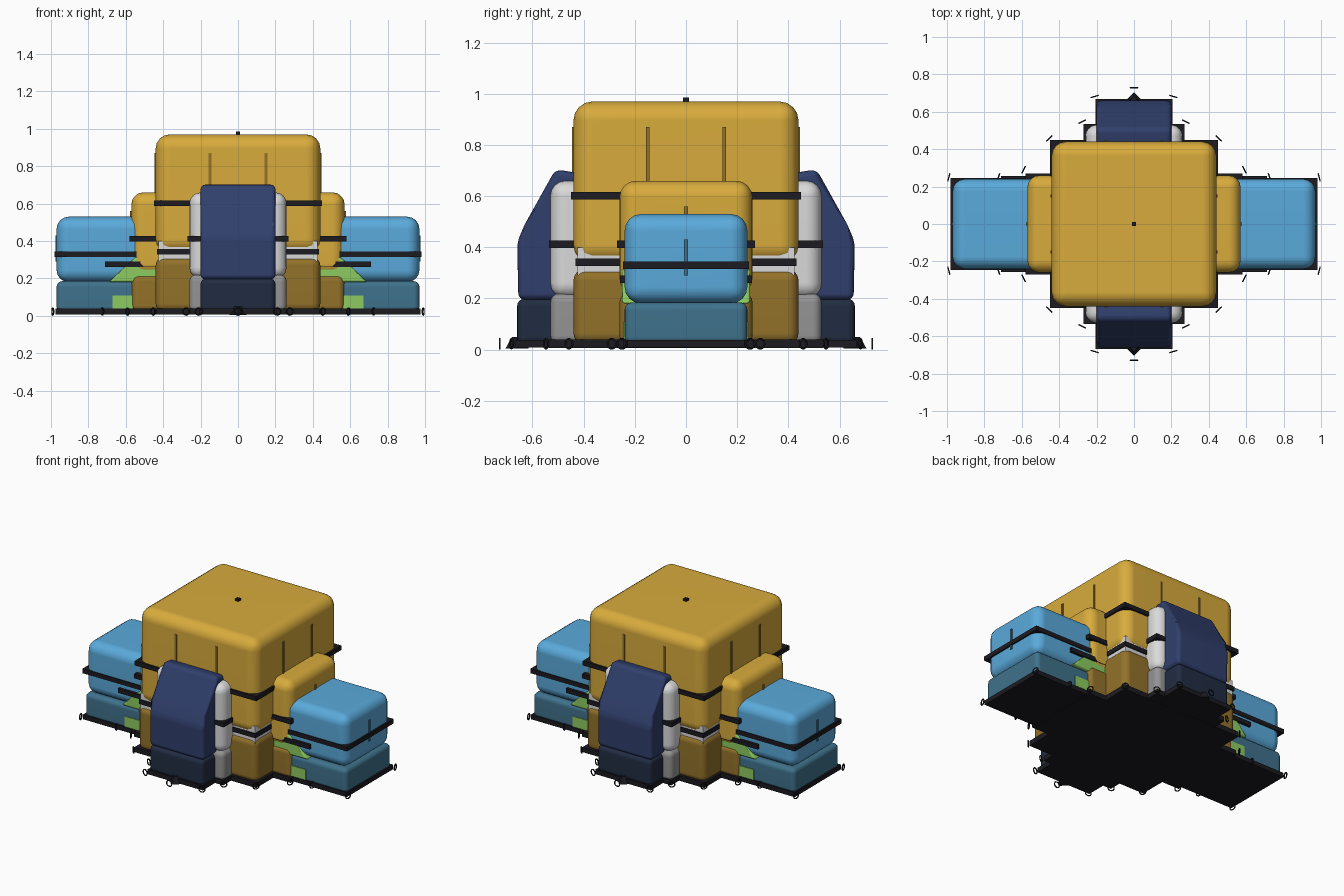
import bpy, bmesh, math
from mathutils import Matrix, Vector

old = bpy.data.objects.get("Cube")
if old:
    bpy.data.objects.remove(old, do_unlink=True)


def material(name, hexa):
    def lin(c):
        return c / 12.92 if c <= 0.04045 else ((c + 0.055) / 1.055) ** 2.4
    rgb = [lin(int(hexa[i:i + 2], 16) / 255) for i in (0, 2, 4)]
    m = bpy.data.materials.new(name)
    m.use_nodes = True
    m.diffuse_color = (*rgb, 1)
    m.node_tree.nodes["Principled BSDF"].inputs["Base Color"].default_value = (*rgb, 1)
    return m


gold = material("gold", "D8AB3C")
dark_gold = material("dark gold", "93722A")
white = material("light grey", "DADADA")
grey = material("mid grey", "949494")
navy = material("navy", "303F6C")
dark_navy = material("dark navy", "212C42")
blue = material("sky blue", "5AAADB")
dark_blue = material("dark blue", "3F728C")
green = material("green", "8CCB60")
black = material("black", "1B1B21")


def finish(bm, name, mat, bevel=0, segments=4):
    """Round the edges if asked, then make the object."""
    if bevel:
        bmesh.ops.bevel(bm, geom=bm.edges[:], offset=bevel, segments=segments,
                        profile=0.5, affect='EDGES', clamp_overlap=True)
    bmesh.ops.recalc_face_normals(bm, faces=bm.faces[:])
    me = bpy.data.meshes.new(name)
    bm.to_mesh(me)
    bm.free()
    me.materials.append(mat)
    ob = bpy.data.objects.new(name, me)
    bpy.context.collection.objects.link(ob)
    if bevel:
        for p in me.polygons:
            p.use_smooth = True
        ob.modifiers.new("even_shading", 'WEIGHTED_NORMAL')
    return ob


def box(name, mat, hx, hy, z0, z1, bevel=0, centre=(0, 0)):
    """Box from half sizes and a height range."""
    bm = bmesh.new()
    bmesh.ops.create_cube(bm, size=1)
    bmesh.ops.scale(bm, vec=(2 * hx, 2 * hy, z1 - z0), verts=bm.verts)
    bmesh.ops.translate(bm, vec=(*centre, (z0 + z1) / 2), verts=bm.verts)
    return finish(bm, name, mat, bevel)


def prism(name, mat, profile, half, axis, sign, bevel):
    """Extrude an (outward, up) profile across the given axis."""
    bm = bmesh.new()

    def point(s, u, z):
        return (s, sign * u, z) if axis == 'Y' else (sign * u, s, z)
    a, b = ([bm.verts.new(point(s, u, z)) for u, z in profile] for s in (-half, half))
    bm.faces.new(a)
    bm.faces.new(b)
    for i in range(len(a)):
        j = (i + 1) % len(a)
        bm.faces.new((a[i], a[j], b[j], b[i]))
    return finish(bm, name, mat, bevel)


# Upper soft bodies
box("centre_body", gold, .44, .44, .335, .97, .075)
box("centre_core", white, .425, .425, .2, .4)
box("side_body", gold, .57, .26, .215, .66, .065)
box("front_back_body", white, .26, .53, .2, .66, .06)
box("end_body", blue, .97, .24, .18, .53, .065)

# Lower soft bodies
box("centre_base", dark_gold, .44, .44, .02, .315, .045)
box("side_base", dark_gold, .57, .26, .02, .22, .035)
box("front_back_base", grey, .26, .53, .02, .22, .035)
box("outer_front_back_base", dark_navy, .2, .66, .02, .2, .03)
box("end_base", dark_blue, .97, .24, .02, .185, .03)

# Sloped navy fronts and green shoulders
for sign, side in ((-1, "front"), (1, "back")):
    prism(side + "_sloped_body", navy,
          [(.4, .195), (.655, .195), (.66, .42), (.63, .49), (.51, .705), (.42, .69)],
          .2, 'Y', sign, .025)
for sign, side in ((-1, "right"), (1, "left")):
    prism(side + "_green_shoulder", green,
          [(.4, .18), (.69, .18), (.62, .25), (.54, .32), (.4, .32)], .25, 'X', sign, .012)
    box(side + "_green_foot", green, .055, .245, .04, .11, centre=(sign * .615, 0))

# Horizontal belts
for name, hx, hy, z in (("centre_upper_belt", .45, .45, .602),
                        ("centre_lower_belt", .432, .432, .342),
                        ("side_belt", .58, .27, .412),
                        ("front_back_belt", .27, .535, .412),
                        ("shoulder_belt", .71, .257, .275),
                        ("end_belt", .98, .246, .33)):
    box(name, black, hx, hy, z - .015, z + .015)

# Thin vertical straps
for s in (-1, 1):
    for t in (-.15, .15):
        box("centre_strap", dark_gold, .007, .005, .61, .87, centre=(t, s * .441))
        box("centre_side_strap", dark_gold, .005, .007, .61, .87, centre=(s * .441, t))
    box("side_strap", dark_gold, .005, .007, .41, .56, centre=(s * .572, 0))
    box("end_strap", dark_blue, .005, .007, .29, .43, centre=(s * .972, 0))

# Ground plates
for i, (hx, hy) in enumerate(((.45, .45), (.58, .27), (.265, .535), (.205, .667), (.977, .246))):
    box("ground_plate", black, hx, hy, .006 + i * .0005, .04 - i * .0005)

# Pointed tips of the ground plate
for s in (-1, 1):
    bm = bmesh.new()
    bmesh.ops.create_cone(bm, cap_ends=True, segments=4, radius1=.045, radius2=.02, depth=.045,
                          matrix=Matrix.Translation((0, s * .66, .0275)))
    finish(bm, "plate_tip", black)

# Top valve
box("top_valve", black, .012, .012, .95, .985)


def ring(x, y):
    """Upright tie ring facing away from the centre."""
    bpy.ops.mesh.primitive_torus_add(
        major_radius=.019, minor_radius=.004, major_segments=16, minor_segments=6,
        location=(x, y, .023), rotation=Vector((x, y, 0)).to_track_quat('Z', 'Y').to_euler())
    ob = bpy.context.object
    ob.name = "tie_ring"
    ob.data.materials.append(black)
    bpy.ops.object.shade_smooth()


# Tie rings
for sx in (-1, 1):
    for sy in (-1, 1):
        for x, y in ((.99, .25), (.725, .25), (.59, .29), (.453, .458), (.277, .547), (.21, .682)):
            ring(sx * x, sy * y)
for sy in (-1, 1):
    ring(0, sy * .728)
